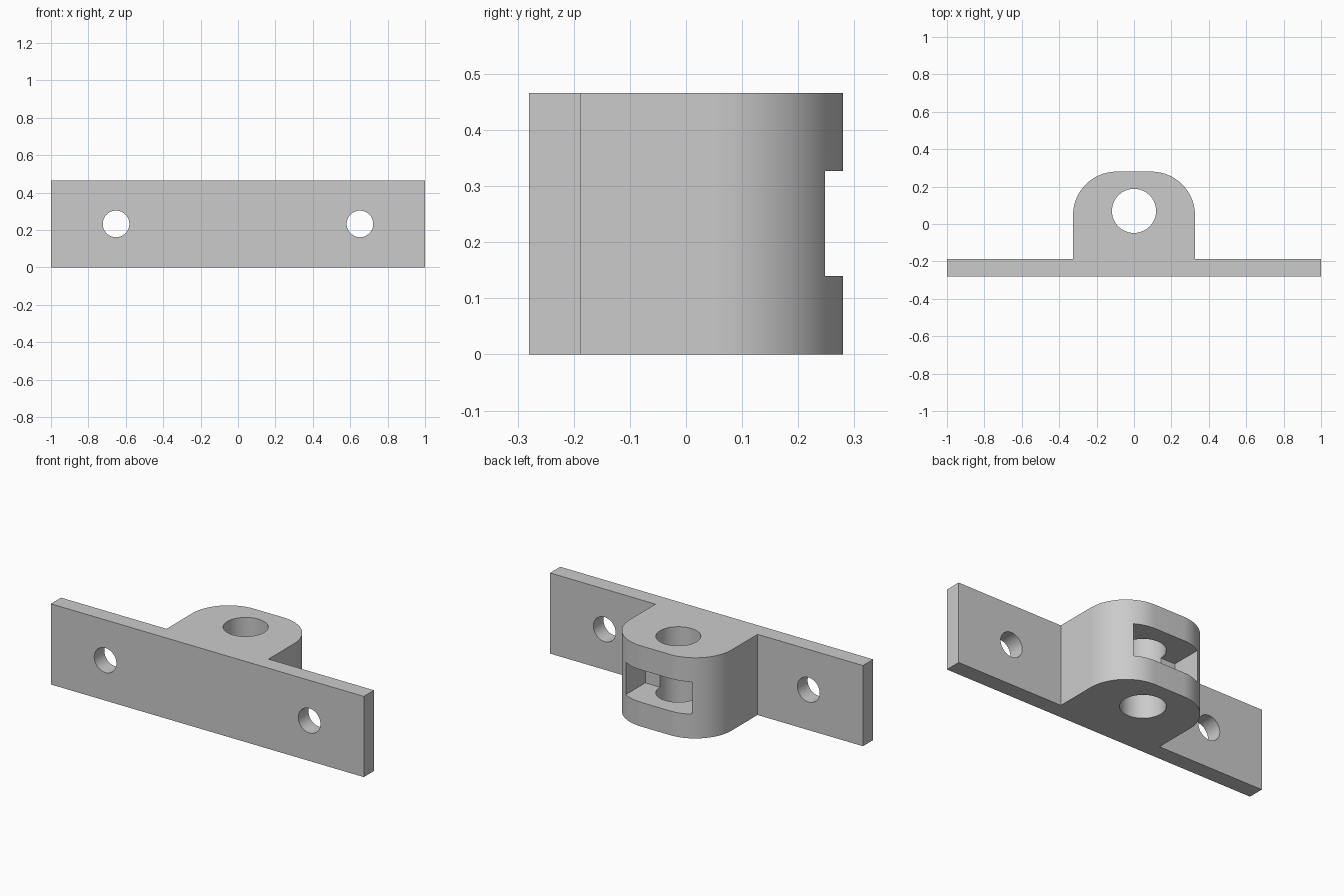
import bpy, bmesh, math
from mathutils import Vector, Matrix

if "Cube" in bpy.data.objects:
    bpy.data.objects.remove(bpy.data.objects["Cube"])

HEIGHT = 0.466
FRONT, PLATE_BACK, BACK = -0.28, -0.187, 0.28
HALF, RADIUS = 0.326, 0.233       # lug half width and corner radius
BORE_Y, BORE_R = 0.07, 0.118
HOLE_X, HOLE_R = 0.652, 0.071

steel = bpy.data.materials.new("plain grey")
steel.use_nodes = True
grey = (0.6, 0.6, 0.6, 1)
steel.diffuse_color = grey
steel.node_tree.nodes["Principled BSDF"].inputs["Base Color"].default_value = grey


def make_object(name, bm):
    bmesh.ops.recalc_face_normals(bm, faces=bm.faces)
    mesh = bpy.data.meshes.new(name)
    bm.to_mesh(mesh)
    bm.free()
    mesh.materials.append(steel)
    obj = bpy.data.objects.new(name, mesh)
    bpy.context.collection.objects.link(obj)
    return obj


def cylinder(name, centre, radius, depth, rotation=Matrix()):
    bm = bmesh.new()
    bmesh.ops.create_cone(bm, cap_ends=True, segments=64, radius1=radius,
                          radius2=radius, depth=depth,
                          matrix=Matrix.Translation(centre) @ rotation)
    return make_object(name, bm)


def box(name, low, high):
    low, high = Vector(low), Vector(high)
    bm = bmesh.new()
    bmesh.ops.create_cube(bm, size=1, matrix=Matrix.Translation((low + high) / 2)
                          @ Matrix.Diagonal((high - low).to_4d()))
    return make_object(name, bm)


# Bracket body: plate and rounded lug as one extruded outline
right_half = [(1, FRONT), (1, PLATE_BACK), (HALF, PLATE_BACK)]
for i in range(25):
    a = math.pi / 2 * i / 24
    right_half.append((HALF - RADIUS + RADIUS * math.cos(a),
                       BACK - RADIUS + RADIUS * math.sin(a)))
outline = right_half + [(-x, y) for x, y in reversed(right_half)]
bm = bmesh.new()
face = bm.faces.new([bm.verts.new((x, y, 0)) for x, y in outline])
extruded = bmesh.ops.extrude_face_region(bm, geom=[face])["geom"]
bmesh.ops.translate(bm, vec=(0, 0, HEIGHT),
                    verts=[v for v in extruded if isinstance(v, bmesh.types.BMVert)])
bracket = make_object("hinge_bracket", bm)

# Cutters: pin bore, slot between the lugs, two mounting holes
turn = Matrix.Rotation(math.pi / 2, 4, "X")
cutters = [
    box("slot_cutter", (-0.211, BORE_Y, 0.14), (0.211, 0.5, 0.327)),
    cylinder("bore_cutter", (0, BORE_Y, HEIGHT / 2), BORE_R, 1),
]
for side in (-1, 1):
    cutters.append(cylinder("mounting_hole_cutter",
                            (side * HOLE_X, PLATE_BACK, HEIGHT / 2), HOLE_R, 0.5, turn))

bpy.context.view_layer.objects.active = bracket
bracket.select_set(True)
for cutter in cutters:
    cutter.hide_render = True
    cut = bracket.modifiers.new("cut", "BOOLEAN")
    cut.operation = "DIFFERENCE"
    cut.solver = "EXACT"
    cut.object = cutter
    bpy.ops.object.modifier_apply(modifier=cut.name)
    bpy.data.objects.remove(cutter)

bpy.ops.object.shade_smooth_by_angle(angle=math.radians(30))
